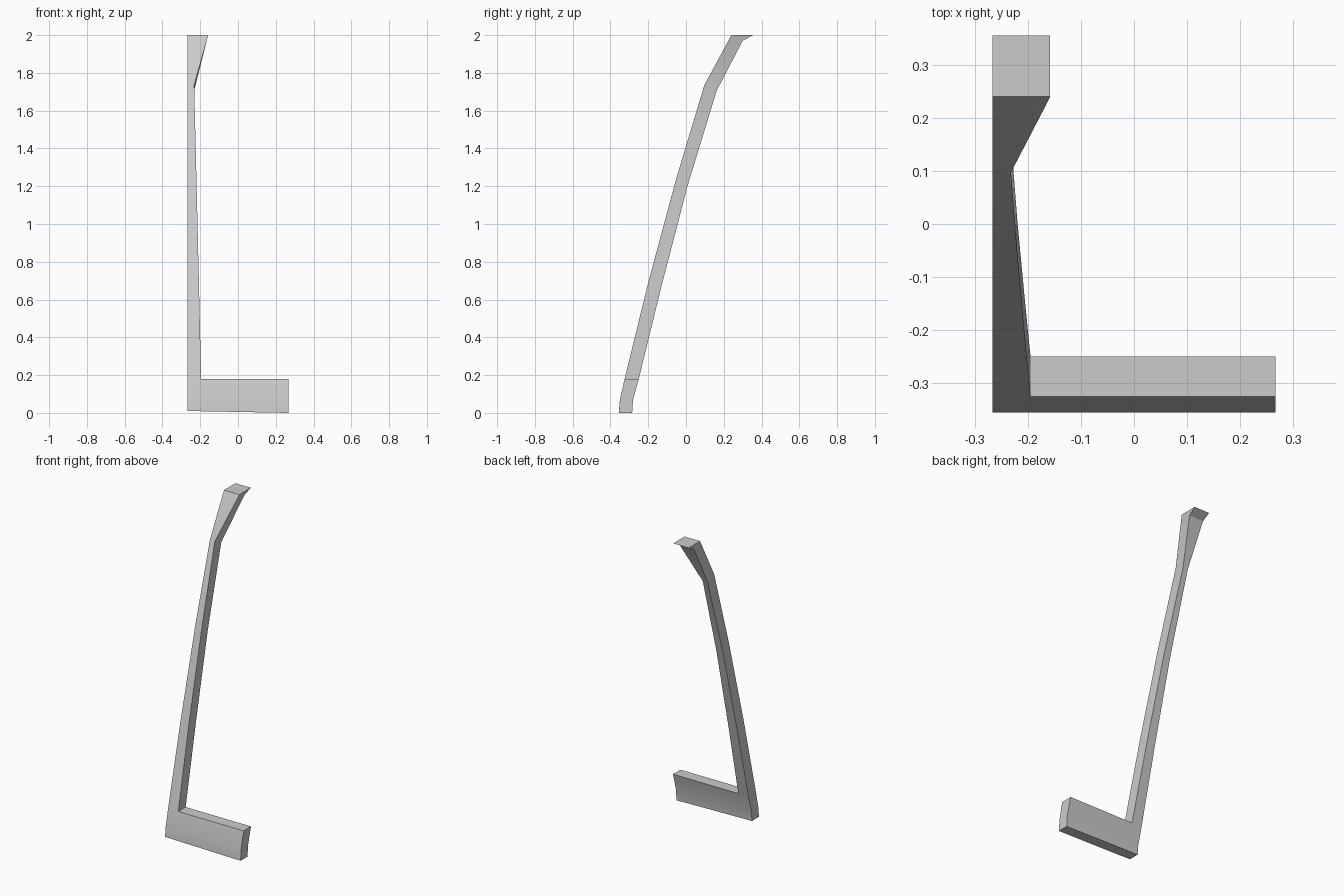
import bpy, bmesh, math

if "Cube" in bpy.data.objects:
    bpy.data.objects.remove(bpy.data.objects["Cube"], do_unlink=True)

grey = bpy.data.materials.new("plain grey")
grey.use_nodes = True
colour = (0.6, 0.6, 0.6, 1)
grey.diffuse_color = colour
grey.node_tree.nodes["Principled BSDF"].inputs["Base Color"].default_value = colour

OUTER, FOOT_END = -0.267, 0.267

# Rows going up: front (y, z), back (y, z), inner edge x
rows = [
    ((-0.355, 0.00), (-0.285, 0.00), -0.195),
    ((-0.350, 0.07), (-0.280, 0.07), -0.195),
    ((-0.325, 0.18), (-0.250, 0.18), -0.195),
    ((-0.200, 0.69), (-0.130, 0.67), -0.207),
    ((-0.052, 1.24), (0.008, 1.20), -0.220),
    ((0.097, 1.735), (0.162, 1.705), -0.232),
    ((0.224, 1.97), (0.300, 1.97), -0.166),
    ((0.240, 2.00), (0.355, 2.00), -0.158),
]
FOOT_ROWS = 3

bm = bmesh.new()


def build_side(side):
    """One sheet of vertices: the post, with the foot as a third column."""
    sheet = []
    for i, row in enumerate(rows):
        y, z = row[side]
        xs = [OUTER, row[2]] + ([FOOT_END] if i < FOOT_ROWS else [])
        lift = 0.01 if i == 0 else 0
        sheet.append([bm.verts.new((x, y, z + lift * (FOOT_END - x) / (FOOT_END - OUTER)))
                      for x in xs])
    return sheet


front, back = build_side(0), build_side(1)
twin = {f: b for fr, br in zip(front, back) for f, b in zip(fr, br)}

# Front and back sheets
for i in range(len(rows) - 1):
    for j in range(len(front[i + 1]) - 1):
        quad = [front[i][j], front[i][j + 1], front[i + 1][j + 1], front[i + 1][j]]
        bm.faces.new(quad)
        bm.faces.new([twin[v] for v in reversed(quad)])

# Rim joining the two sheets
rim = [e for e in bm.edges if e.is_boundary and e.verts[0] in twin]
for e in rim:
    a, b = e.verts
    bm.faces.new([a, b, twin[b], twin[a]])
bmesh.ops.recalc_face_normals(bm, faces=bm.faces[:])

mesh = bpy.data.meshes.new("pillar_trim")
bm.to_mesh(mesh)
bm.free()
mesh.materials.append(grey)
trim = bpy.data.objects.new("pillar_trim", mesh)
bpy.context.collection.objects.link(trim)

# Soft bends, sharp rims
bpy.ops.object.select_all(action="DESELECT")
trim.select_set(True)
bpy.context.view_layer.objects.active = trim
bpy.ops.object.shade_smooth_by_angle(angle=math.radians(30))
